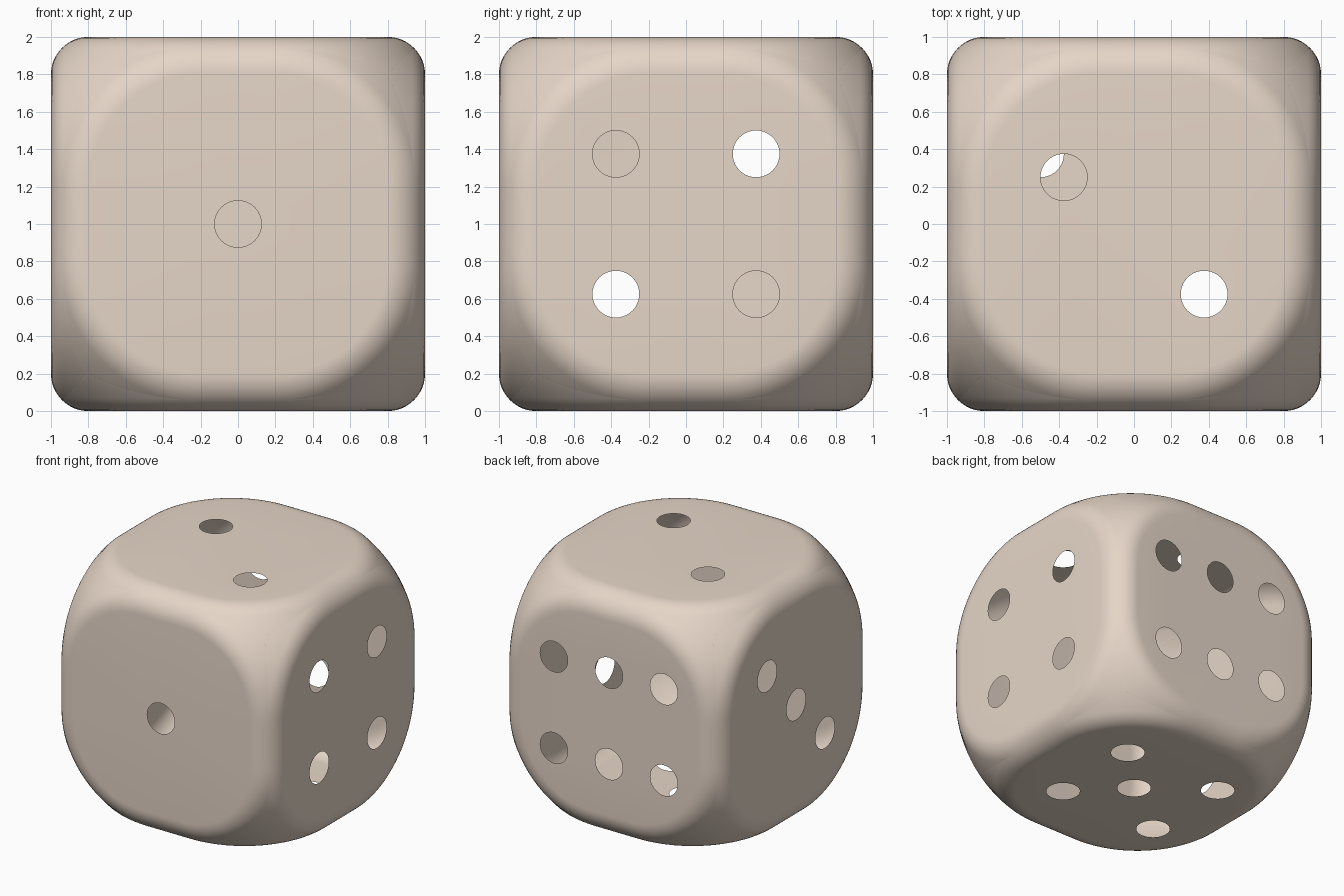
import bpy, bmesh, math
from mathutils import Vector, Matrix

if "Cube" in bpy.data.objects:
    bpy.data.objects.remove(bpy.data.objects["Cube"])

FILLET = 0.2        # edge rounding radius
FLAT = 0.8          # half size of the flat face
ARC = 0.6           # corner radius of the flat face
TIP = 1.393         # distance from the centre to the middle of a corner
HOLE = 0.125
X, Y, Z = Vector((1, 0, 0)), Vector((0, 1, 0)), Vector((0, 0, 1))
P = 0.375

# right axis, up axis, hole centres for each side
SIDES = [
    (X, Z, [(0, 0)]),
    (X, Y, [(-P, 0.25), (P, -P)]),
    (-Y, Z, [(-P, P), (0, 0), (P, -P)]),
    (Y, Z, [(u, v) for u in (-P, P) for v in (-P, P)]),
    (-X, Y, [(0, 0)] + [(u, v) for u in (-P, 0.5) for v in (-P, P)]),
    (-X, Z, [(u, v) for u in (-0.5, 0, 0.5) for v in (-P, P)]),
]


def column(q, outward, corner=None):
    """Points from the flat face over half the fillet, then on to the corner."""
    end = (outward + Z).normalized()
    pts = [q + FILLET * Z.slerp(end, i / 6) for i in range(7)]
    if corner:
        r0, start = pts[-1].length, pts[-1].normalized()
        for i in range(1, 13):
            s = i / 12
            r = r0 + (TIP - r0) * (1 - (1 - s) ** 2)
            pts.append(r * start.slerp(corner, s))
    return pts


def quarter():
    """Columns around a quarter of one side."""
    c = FLAT - ARC
    cols = [column(Vector((FLAT, c * (i / 2 - 1), FLAT)), X) for i in range(5)]
    corner = Vector((1, 1, 1)).normalized()
    for i in range(21):
        a = math.pi / 2 * i / 20
        h = Vector((math.cos(a), math.sin(a), 0))
        cols.append(column(Vector((c, c, FLAT)) + ARC * h, h, corner))
    return cols


base = quarter()
ring = []
for k in range(4):
    turn = Matrix.Rotation(k * math.pi / 2, 3, 'Z')
    ring += [[turn @ p for p in c] for c in base]

bm = bmesh.new()


def loop_edges(points):
    vs = [bm.verts.new(p) for p in points]
    return [bm.edges.new((vs[i - 1], vs[i])) for i in range(len(vs))]


for right, up, holes in SIDES:
    frame = Matrix((right, up, right.cross(up))).transposed()
    # rounded rim and corner sectors
    grid = [[bm.verts.new(frame @ p) for p in c] for c in ring]
    for i in range(len(grid)):
        a, b = grid[i - 1], grid[i]
        for j in range(min(len(a), len(b)) - 1):
            bm.faces.new((a[j], a[j + 1], b[j + 1], b[j]))
    # flat plate with round openings
    outline = []
    for c in ring:
        if not outline or (c[0] - outline[-1]).length > 1e-4:
            outline.append(c[0])
    if (outline[0] - outline[-1]).length < 1e-4:
        outline.pop()
    edges = loop_edges([frame @ p for p in outline])
    for u, v in holes:
        edges += loop_edges([frame @ Vector((
            u + HOLE * math.cos(math.tau * i / 40),
            v + HOLE * math.sin(math.tau * i / 40), 1)) for i in range(40)])
    bmesh.ops.triangle_fill(bm, use_beauty=True, use_dissolve=False,
                            edges=edges, normal=frame @ Z)

bmesh.ops.remove_doubles(bm, verts=bm.verts[:], dist=1e-4)
bmesh.ops.recalc_face_normals(bm, faces=bm.faces[:])
bmesh.ops.translate(bm, verts=bm.verts[:], vec=Z)

mesh = bpy.data.meshes.new("die_shell")
bm.to_mesh(mesh)
bm.free()
shell = bpy.data.objects.new("die_shell", mesh)
bpy.context.collection.objects.link(shell)

# warm beige plastic
beige = bpy.data.materials.new("warm_beige")
beige.diffuse_color = (0.79, 0.67, 0.575, 1)
beige.use_nodes = True
beige.node_tree.nodes["Principled BSDF"].inputs["Base Color"].default_value = beige.diffuse_color
mesh.materials.append(beige)

bpy.context.view_layer.objects.active = shell
shell.select_set(True)
bpy.ops.object.shade_smooth_by_angle(angle=math.radians(30))
